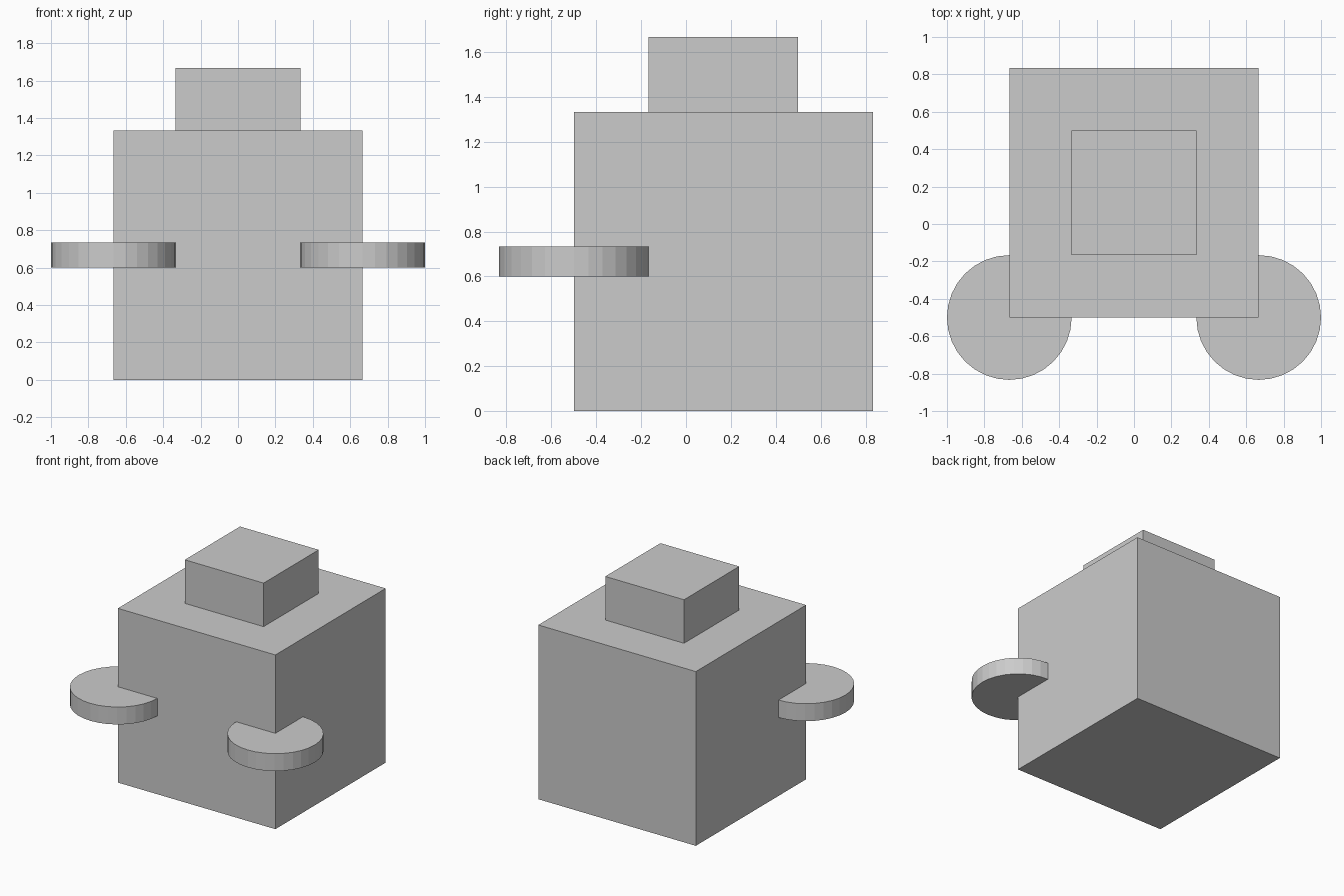
import bpy

if "Cube" in bpy.data.objects:
    bpy.data.objects.remove(bpy.data.objects["Cube"])

U = 1 / 3  # model module: every main dimension is a multiple of this


def box(name, center, size):
    bpy.ops.mesh.primitive_cube_add(size=1, location=center)
    obj = bpy.context.object
    obj.name = name
    obj.scale = size
    bpy.ops.object.transform_apply(location=False, rotation=False, scale=True)
    return obj


# Main body and the smaller block on top
box("body", (0, U / 2, 2 * U), (4 * U, 4 * U, 4 * U))
box("top_block", (0, U / 2, 4.5 * U), (2 * U, 2 * U, U))

# Flat discs set into the two front corners
for side, name in ((-1, "left_disc"), (1, "right_disc")):
    bpy.ops.mesh.primitive_cylinder_add(
        vertices=32, radius=U, depth=0.4 * U,
        location=(side * 2 * U, -1.5 * U, 2 * U))
    bpy.context.object.name = name
